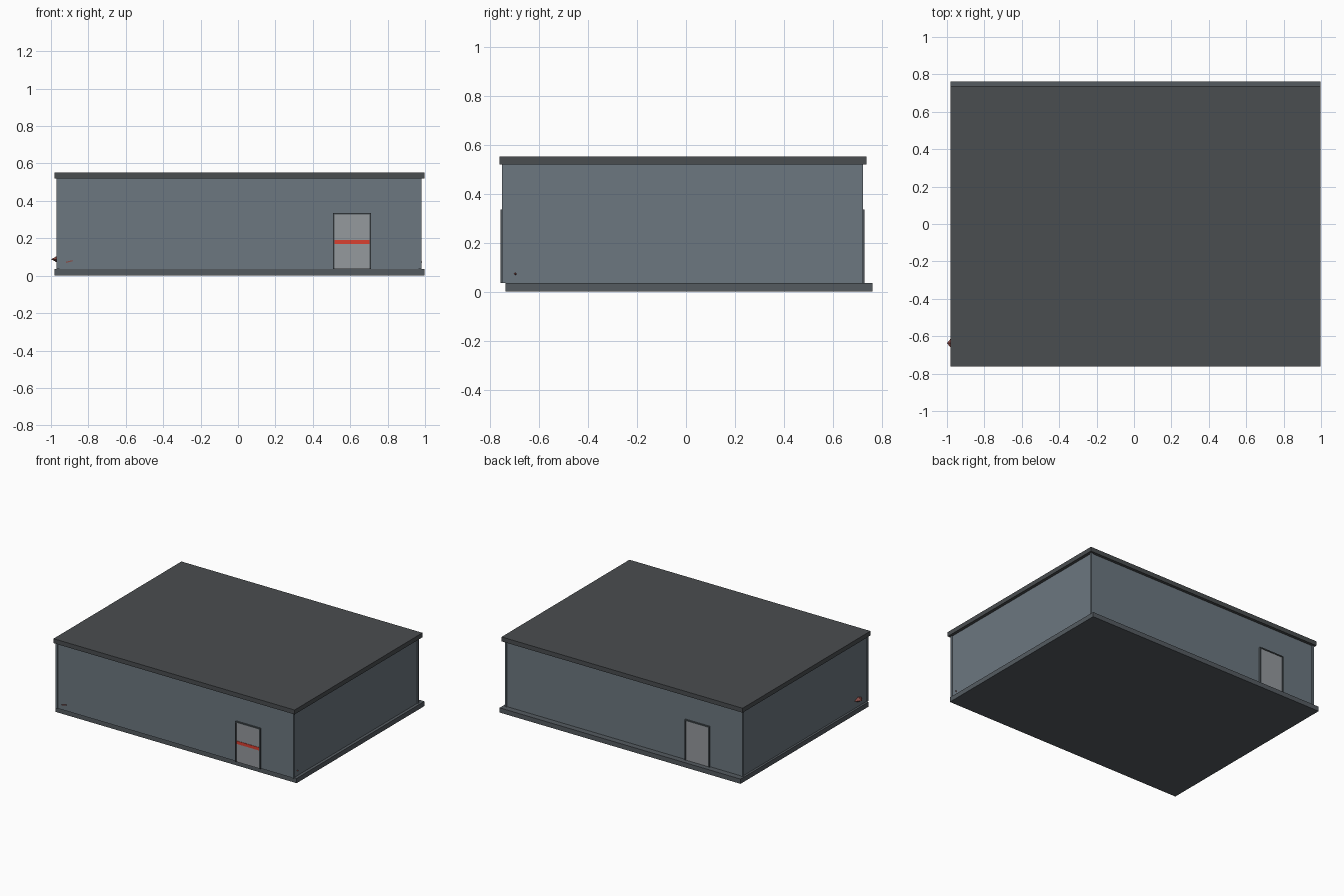
import bpy
from math import radians

if "Cube" in bpy.data.objects:
    bpy.data.objects.remove(bpy.data.objects["Cube"])


def mat(name, r, g, b):
    m = bpy.data.materials.new(name)
    m.diffuse_color = (r, g, b, 1)
    m.use_nodes = True
    m.node_tree.nodes["Principled BSDF"].inputs["Base Color"].default_value = m.diffuse_color
    return m


WALL = mat("wall_blue_grey", 0.150, 0.185, 0.215)
ROOF = mat("roof_grey", 0.068, 0.075, 0.080)
BASE = mat("base_grey", 0.090, 0.105, 0.118)
TRIM = mat("trim_grey", 0.075, 0.09, 0.10)
DOOR = mat("door_grey", 0.30, 0.32, 0.34)
RED = mat("red", 0.70, 0.05, 0.03)
RUST = mat("rust", 0.25, 0.07, 0.06)


def box(name, x0, x1, y0, y1, z0, z1, m):
    bpy.ops.mesh.primitive_cube_add(size=1, location=((x0 + x1) / 2, (y0 + y1) / 2, (z0 + z1) / 2))
    o = bpy.context.object
    o.name = name
    o.scale = (x1 - x0, y1 - y0, z1 - z0)
    bpy.ops.object.transform_apply(location=False, rotation=False, scale=True)
    o.data.materials.append(m)
    return o


# floor slab and flat roof, offset from each other in depth
box("floor_slab", -0.981, 0.997, -0.737, 0.761, 0, 0.035, BASE)
box("roof_slab", -0.981, 0.997, -0.761, 0.738, 0.519, 0.552, ROOF)

# corner posts at the outer limits of the walls
X0, X1, Y0, Y1 = -0.971, 0.981, -0.751, 0.723
P, ZB, ZT = 0.016, 0.035, 0.519
for i, x in enumerate((X0, X1 - P)):
    for j, y in enumerate((Y0, Y1 - P)):
        box(f"corner_post_{i}{j}", x, x + P, y, y + P, ZB, ZT, WALL)

# wall panels between the posts, slightly recessed
R, T = 0.006, 0.014
box("front_wall", X0 + P, X1 - P, Y0 + R, Y0 + T, ZB, ZT, WALL)
box("back_wall", X0 + P, X1 - P, Y1 - T, Y1 - R, ZB, ZT, WALL)
box("left_wall", X0 + R, X0 + T, Y0 + P, Y1 - P, ZB, ZT, WALL)
box("right_wall", X1 - T, X1 - R, Y0 + P, Y1 - P, ZB, ZT, WALL)


# door leaf with a raised frame; side is the outward direction in y
def door(name, x0, x1, wall_y, side):
    def slab(part, a, b, z0, z1, proud, m):
        ys = sorted((wall_y - side * 0.01, wall_y + side * proud))
        box(f"{name}_{part}", a, b, ys[0], ys[1], z0, z1, m)
    w = 0.008
    slab("leaf", x0 + w, x1 - w, ZB, 0.327, 0.001, DOOR)
    slab("jamb_left", x0, x0 + w, ZB, 0.335, 0.006, TRIM)
    slab("jamb_right", x1 - w, x1, ZB, 0.335, 0.006, TRIM)
    slab("lintel", x0 + w, x1 - w, 0.327, 0.335, 0.006, TRIM)
    if side < 0:
        slab("red_bar", x0 + w, x1 - w, 0.170, 0.192, 0.004, RED)


door("front_door", 0.507, 0.711, Y0, -1)
door("back_door", -0.701, -0.497, Y1, 1)


# small debris tips poking out through the walls
def tip(name, loc, rot, size):
    bpy.ops.mesh.primitive_cone_add(vertices=4, radius1=1, radius2=0, depth=2,
                                    location=loc, rotation=rot)
    o = bpy.context.object
    o.name = name
    o.scale = size
    o.data.materials.append(RUST)


tip("left_debris", (-0.979, -0.637, 0.088), (0, radians(-90), 0), (0.022, 0.050, 0.021))
box("front_debris", -0.92, -0.885, -0.752, -0.74, 0.073, 0.079, RUST).rotation_euler.y = radians(-14)
tip("right_debris", (0.980, -0.697, 0.073), (0, radians(90), 0), (0.006, 0.006, 0.006))
